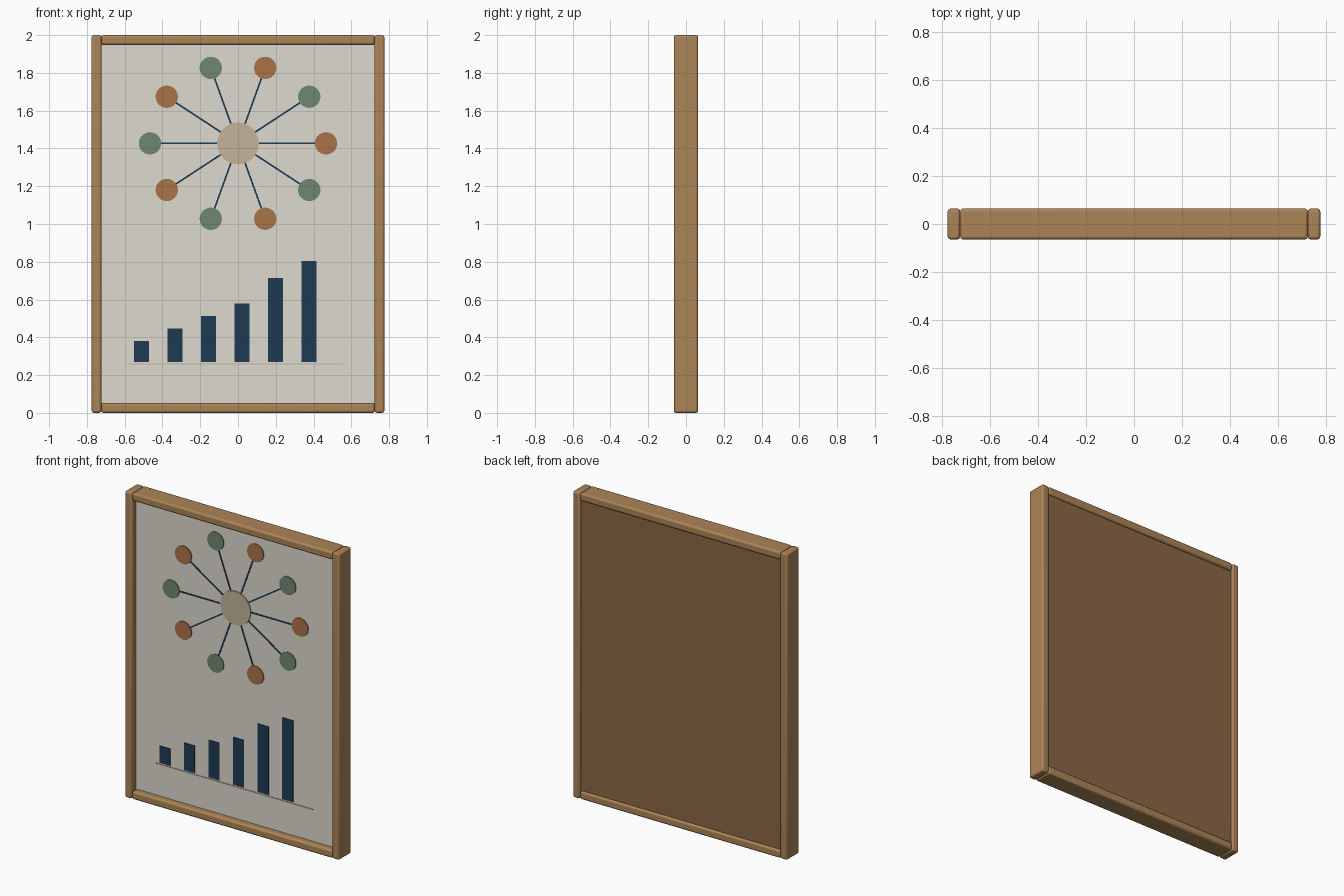
import bpy
from math import cos, sin, pi, atan2, hypot

if "Cube" in bpy.data.objects:
    bpy.data.objects.remove(bpy.data.objects["Cube"])


def material(name, r, g, b):
    m = bpy.data.materials.new(name)
    m.diffuse_color = [((c / 255 + 0.055) / 1.055) ** 2.4 for c in (r, g, b)] + [1]
    m.use_nodes = True
    m.node_tree.nodes["Principled BSDF"].inputs["Base Color"].default_value = m.diffuse_color
    return m


WOOD = material("wood", 172, 133, 87)
BACK = material("backing", 138, 104, 68)
PAPER = material("paper", 222, 218, 207)
NAVY = material("navy", 31, 58, 84)
TAN = material("tan", 196, 180, 154)
GREEN = material("green", 110, 135, 112)
RUST = material("rust", 170, 115, 73)


def box(name, x0, x1, y0, y1, z0, z1, mat, bevel=0.0):
    bpy.ops.mesh.primitive_cube_add(size=1, location=((x0 + x1) / 2, (y0 + y1) / 2, (z0 + z1) / 2))
    o = bpy.context.object
    o.name = name
    o.scale = (x1 - x0, y1 - y0, z1 - z0)
    bpy.ops.object.transform_apply(location=False, rotation=False)
    o.data.materials.append(mat)
    if bevel:
        b = o.modifiers.new("soft_edges", 'BEVEL')
        b.width, b.segments = bevel, 3
        bpy.ops.object.shade_smooth_by_angle()
    return o


def disc(name, x, z, radius, y0, y1, mat):
    bpy.ops.mesh.primitive_cylinder_add(vertices=48, radius=radius, depth=y1 - y0,
                                        location=(x, (y0 + y1) / 2, z), rotation=(pi / 2, 0, 0))
    o = bpy.context.object
    o.name = name
    o.data.materials.append(mat)
    bpy.ops.object.shade_smooth_by_angle()


W, D, S = 0.775, 0.064, 0.052   # half width, half depth, frame bar width
IN = W - S
FACE = -0.022                   # front surface of the paper

# Frame: full-height stiles with rails between them
for side, x in (("left", -W), ("right", IN)):
    box(side + "_stile", x, x + S, -D, D, 0, 2, WOOD, 0.012)
for side, z in (("bottom", 0), ("top", 2 - S)):
    box(side + "_rail", -IN, IN, -D, D, z, z + S, WOOD, 0.012)

# Recessed sheet and backing board
box("paper_sheet", -IN, IN, FACE, 0.0, S - 0.005, 2 - S + 0.005, PAPER)
box("backing_board", -IN, IN, 0.0, 0.05, S - 0.005, 2 - S + 0.005, BACK)

# Radial diagram: hub, spokes, alternating nodes on an ellipse
CZ = 1.427
disc("hub", 0, CZ, 0.11, FACE - 0.006, FACE, TAN)
for i in range(10):
    a = i * pi / 5
    dx, dz = 0.466 * cos(a), 0.42 * sin(a)
    length = hypot(dx, dz)
    spoke = box("spoke", -length / 2, length / 2, FACE - 0.003, FACE, -0.0045, 0.0045, NAVY)
    spoke.location.x, spoke.location.z = dx / 2, CZ + dz / 2
    spoke.rotation_euler.y = -atan2(dz, dx)
    disc("node", dx, CZ + dz, 0.059, FACE - 0.006, FACE, GREEN if i % 2 else RUST)

# Bar chart with baseline
for i, top in enumerate((0.381, 0.448, 0.514, 0.58, 0.715, 0.803)):
    x = -0.511 + i * 0.1774
    box("chart_bar", x - 0.039, x + 0.039, FACE - 0.004, FACE, 0.27, top, NAVY)
box("chart_baseline", -0.577, 0.556, FACE - 0.003, FACE, 0.255, 0.262, TAN)
